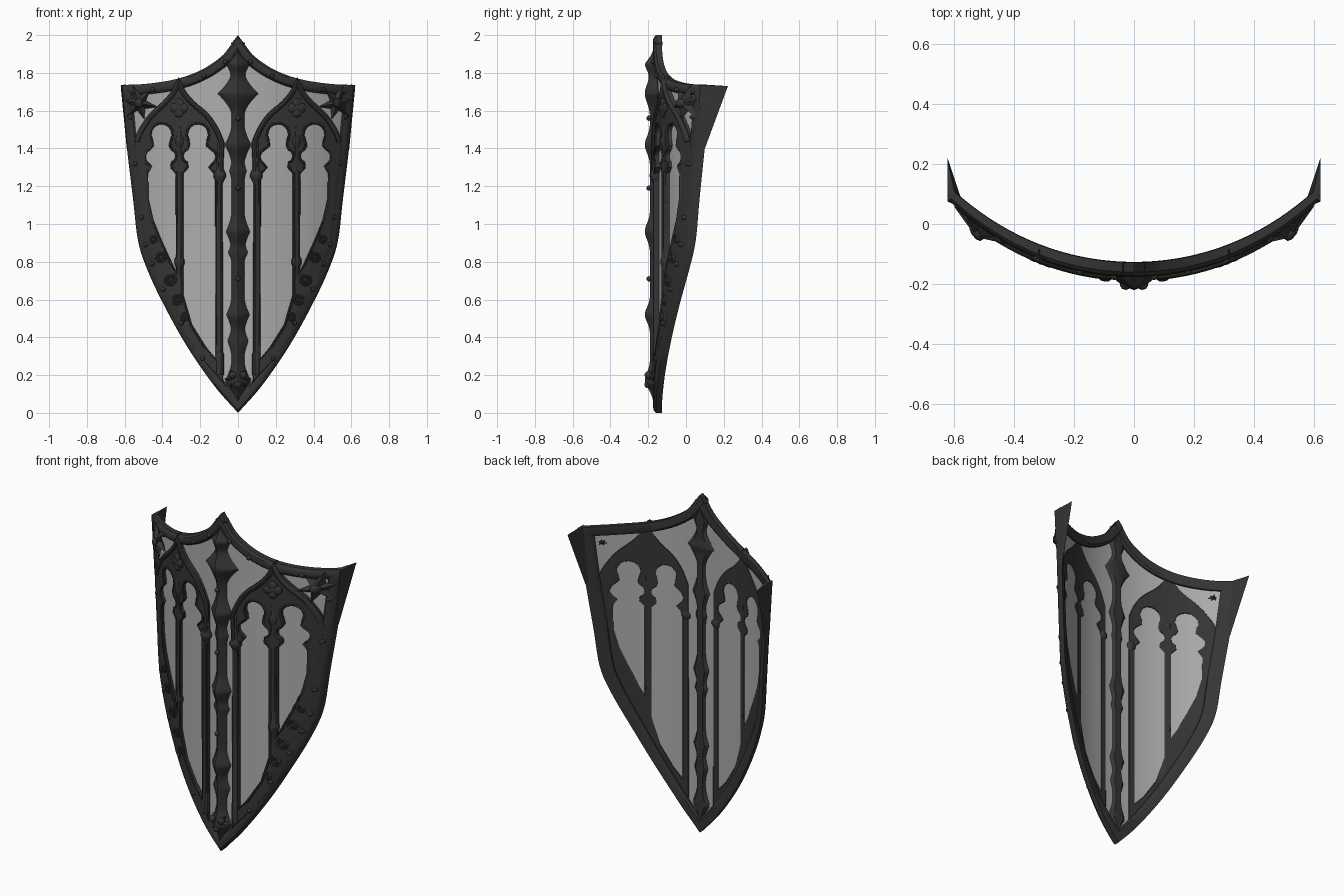
import bpy, bmesh, math
from mathutils import Vector, Matrix

if "Cube" in bpy.data.objects:
    bpy.data.objects.remove(bpy.data.objects["Cube"])


def material(name, v):
    m = bpy.data.materials.new(name)
    m.diffuse_color = (v, v, v, 1)
    m.use_nodes = True
    m.node_tree.nodes["Principled BSDF"].inputs["Base Color"].default_value = m.diffuse_color
    return m


IRON = material("dark iron", 0.036)
GLASS = material("pale grey panel", 0.42)


def bow(x):
    """Curved plan of the shield: parts are modelled flat, then bent."""
    return -0.148 + 0.57 * x * x + 0.25 * x ** 4


def finish(name, bm, mat=IRON, cuts=False, mirror=True, bend=True):
    if cuts:
        for i in range(-20, 21):
            bmesh.ops.bisect_plane(bm, geom=bm.verts[:] + bm.edges[:] + bm.faces[:],
                                   plane_co=(i * 0.03 + 0.001, 0, 0), plane_no=(1, 0, 0))
    bmesh.ops.recalc_face_normals(bm, faces=bm.faces[:])
    if bend:
        for v in bm.verts:
            v.co.y += bow(v.co.x)
    me = bpy.data.meshes.new(name)
    bm.to_mesh(me)
    bm.free()
    me.materials.clear()
    me.materials.append(mat)
    ob = bpy.data.objects.new(name, me)
    bpy.context.collection.objects.link(ob)
    if mirror:
        ob.modifiers.new("mirror", 'MIRROR').use_clip = False
    return ob


def smooth(pts, n=5):
    """Catmull-Rom curve through the points."""
    p = [Vector(q) for q in pts]
    p = [2 * p[0] - p[1]] + p + [2 * p[-1] - p[-2]]
    out = []
    for i in range(1, len(p) - 2):
        a, b, c, d = p[i - 1:i + 3]
        for k in range(n):
            t = k / n
            out.append(0.5 * (2 * b + (c - a) * t + (2 * a - 5 * b + 4 * c - d) * t * t
                              + (3 * b - a - 3 * c + d) * t ** 3))
    return out + [p[-2]]


def arc(cx, cz, r, a0, a1, n=10):
    return [(cx + r * math.cos(math.radians(a0 + (a1 - a0) * i / n)),
             cz + r * math.sin(math.radians(a0 + (a1 - a0) * i / n))) for i in range(n + 1)]


def loft(bm, rings, closed=False):
    vs = [[bm.verts.new(p) for p in r] for r in rings]
    n = len(vs[0])
    for i in range(len(vs) if closed else len(vs) - 1):
        a, b = vs[i], vs[(i + 1) % len(vs)]
        for j in range(n):
            bm.faces.new((a[j], a[(j + 1) % n], b[(j + 1) % n], b[j]))
    if not closed:
        bm.faces.new(vs[0])
        bm.faces.new(vs[-1])


def curve_bm(splines, bevel, extrude=0, flat=False, cyclic=True, d=0):
    """Filled plate (flat) or round tubes, from x/z paths."""
    cu = bpy.data.curves.new("tmp", 'CURVE')
    cu.dimensions = '2D' if flat else '3D'
    cu.fill_mode = 'BOTH' if flat else 'FULL'
    cu.bevel_depth, cu.bevel_resolution, cu.extrude = bevel, (0 if flat else 2), extrude
    cu.use_fill_caps = True
    for pts in splines:
        s = cu.splines.new('POLY')
        s.points.add(len(pts) - 1)
        s.use_cyclic_u = cyclic
        for q, p in zip(s.points, pts):
            q.co = (p[0], p[1], 0, 1)
    ob = bpy.data.objects.new("tmp", cu)
    bpy.context.collection.objects.link(ob)
    me = bpy.data.meshes.new_from_object(ob.evaluated_get(bpy.context.evaluated_depsgraph_get()))
    bpy.data.objects.remove(ob)
    bm = bmesh.new()
    bm.from_mesh(me)
    bpy.data.meshes.remove(me)
    for v in bm.verts:
        v.co = (v.co.x, v.co.z + d, v.co.y)
    bmesh.ops.remove_doubles(bm, verts=bm.verts[:], dist=1e-5)
    return bm


def ball(bm, x, d, z, r, sc=(1, 1, 1)):
    bmesh.ops.create_uvsphere(bm, u_segments=10, v_segments=8, radius=r,
                              matrix=Matrix.Translation((x, d, z)) @ Matrix.Diagonal((*sc, 1)))


def star(bm, x, z, radii, front, back, turn=0):
    """Pointed leaf boss with a raised centre."""
    n = len(radii)
    rim = [bm.verts.new((x + r * math.cos(turn + 2 * math.pi * i / n), -0.022 if i % 2 else -0.03,
                         z + r * math.sin(turn + 2 * math.pi * i / n))) for i, r in enumerate(radii)]
    f, b = bm.verts.new((x, front, z)), bm.verts.new((x, back, z))
    for i in range(n):
        bm.faces.new((f, rim[i], rim[(i + 1) % n]))
        bm.faces.new((b, rim[(i + 1) % n], rim[i]))


# shield outline, right half from top point to bottom point
top = smooth([(0, 2), (.04, 1.945), (.09, 1.885), (.196, 1.815), (.328, 1.767), (.487, 1.742), (.62, 1.736)])
side = smooth([(.62, 1.736), (.593, 1.445), (.555, 1.127), (.53, .915), (.487, .775), (.407, .6),
               (.275, .36), (.127, .145), (0, 0)])
half = top + side[1:]
outline = half + [Vector((-p.x, p.y)) for p in half[-2:0:-1]]


def inset(i, w):
    a, p, b = outline[i - 1], outline[i], outline[(i + 1) % len(outline)]
    e, f = (p - a).normalized(), (b - p).normalized()
    m = (Vector((e.y, -e.x)) + Vector((f.y, -f.x))).normalized()
    return p + m * w / max(0.5, m.dot(Vector((e.y, -e.x))))


# frame: rounded rim swept round the outline
bm = bmesh.new()
section = [(0, .02), (0, -.012), (.01, -.024), (.03, -.028), (.046, -.022), (.056, -.008), (.056, .014), (.045, .022)]
loft(bm, [[(q.x, d, q.y) for w, d in section for q in [inset(i, w)]] for i in range(len(outline))], True)
finish("rim_frame", bm, mirror=False)

# panel: thin sheet behind the tracery
bm = curve_bm([[inset(i, .03) for i in range(len(outline))]], 0, .003, flat=True)
finish("back_panel", bm, GLASS, cuts=True, mirror=False)

# tracery: plate with two cusped lights per side
outer_light = ([(.325, .74), (.36, .8), (.41, .91), (.455, 1.02), (.48, 1.13), (.483, 1.27), (.462, 1.305)]
               + arc(.45, 1.355, .045, -60, 60) + [(.452, 1.415)] + arc(.405, 1.475, .06, -30, 210)
               + [(.36, 1.415)] + arc(.362, 1.36, .037, 110, 250) + [(.352, 1.3), (.325, 1.27)])
inner_light = ([(.115, .28), (.175, .345), (.25, .465), (.295, .62), (.295, 1.27), (.268, 1.3)]
               + arc(.258, 1.36, .037, -70, 70) + [(.26, 1.415)] + arc(.212, 1.475, .06, -30, 210)
               + [(.163, 1.415)] + arc(.155, 1.355, .042, 120, 240) + [(.15, 1.3), (.115, 1.26)])
arch_top = smooth([(.55, 1.4), (.53, 1.47), (.505, 1.52), (.46, 1.585), (.39, 1.65), (.34, 1.71), (.315, 1.77)], 3) \
    + smooth([(.315, 1.77), (.29, 1.71), (.24, 1.65), (.17, 1.59), (.12, 1.52), (.085, 1.44)], 3)[1:]
plate = [(.082, .17), (.2, .3), (.33, .48), (.43, .7), (.5, .9), (.52, 1.1)] + arch_top
finish("tracery_plate", curve_bm([plate, outer_light, inner_light], .003, .014, True, d=-.011), cuts=True)
finish("light_mouldings", curve_bm([outer_light, inner_light], .007, d=-.026), cuts=True)
moulding = [(p[0], p[1] - .012) for p in arch_top[2:]] + [(.095, 1.25)]
finish("arch_moulding", curve_bm([moulding], .014, cyclic=False, d=-.028), cuts=True)


# columns: turned mullion and inner shaft
def column(name, x, prof):
    bm = bmesh.new()
    loft(bm, [[(x + r * math.cos(a * math.pi / 5), -.016 + r * math.sin(a * math.pi / 5), z) for a in range(10)]
              for z, r in prof])
    finish(name, bm)


column("mullion", .31, [(.7, .008), (.73, .016), (.77, .018), (.79, .027), (.81, .027), (.83, .017), (.9, .014),
                        (1.36, .014), (1.4, .016), (1.43, .026), (1.45, .026), (1.47, .016), (1.56, .01)])
column("inner_shaft", .097, [(.2, .022), (.31, .022), (.33, .015), (1.21, .015), (1.23, .022), (1.25, .034),
                             (1.265, .034), (1.29, .02), (1.45, .016)])

# quatrefoil in each arch head
bm = bmesh.new()
for dx, dz in ((.024, 0), (-.024, 0), (0, .026), (0, -.026), (0, 0)):
    ball(bm, .313 + dx, -.032, 1.615 + dz, .025, (1, .5, 1))
finish("quatrefoil", bm)

# scrollwork on the lower spandrels
scrolls = [[(x + r * (1 - t / 26) * math.cos(t * .55 + 2), z + r * (1 - t / 26) * math.sin(t * .55 + 2))
            for t in range(23)] for x, z, r in
           ((.285, .51, .024), (.325, .6, .03), (.362, .705, .034), (.412, .825, .03), (.452, .92, .02))]
finish("scrollwork", curve_bm(scrolls, .007, cyclic=False, d=-.028))

# central rib with concave pointed collars
spikes = [(1.85, .03, .08), (1.69, .074, .11), (1.42, .036, .1), (1.28, .012, .05), (.96, .03, .1),
          (.85, .02, .05), (.52, .028, .09), (.38, .022, .08), (.17, .035, .1)]
rings = []
for i in range(181):
    z = .06 + i * 1.88 / 180
    end = min(1, (1.945 - z) / .1, (z - .03) / .12)
    w = (.034 + sum(a * max(0, 1 - abs(z - c) / h) ** 1.6 for c, a, h in spikes)) * end
    f = .042 + sum(.028 * math.exp(-((z - c) / (h * .6)) ** 2) for c, a, h in spikes if a > .025)
    f = .02 + (min(f, .072) - .02) * end
    rings.append([(w, -.006, z), (w * .45, -f * .72, z), (0, -f, z), (-w * .45, -f * .72, z),
                  (-w, -.006, z), (-w * .5, .019, z), (w * .5, .019, z)])
bm = bmesh.new()
loft(bm, rings)
finish("central_rib", bm, mirror=False)

# beads on the rib and rivets round the rim
bm = bmesh.new()
for z in (1.56, 1.19, .71):
    ball(bm, 0, -.048, z, .014)
finish("rib_beads", bm, mirror=False)
bm = bmesh.new()
for i in (10, 15, 20, 24, 33, 37, 42, 46, 50, 54, 58, 62):
    q = inset(i, .035)
    ball(bm, q.x, -.028, q.y, .013)
finish("rim_rivets", bm)

# leaf bosses in the upper corners and a finial at the foot
bm = bmesh.new()
star(bm, .525, 1.64, [.075, .04, .1, .045, .085, .04, .1, .045, .09, .04, .1, .045], -.072, .012, .2)
ball(bm, .525, -.055, 1.64, .024)
finish("corner_leaf", bm)
bm = bmesh.new()
star(bm, 0, .18, [.075, .035, .065, .035, .09, .035, .065, .035, .075, .035, .065, .035, .1, .035, .065, .035],
     -.068, .012)
for x, z in ((0, .15), (.028, .2), (-.028, .2)):
    ball(bm, x, -.052, z, .02)
finish("foot_finial", bm, mirror=False)

# swept-back wings at the upper corners
bm = bmesh.new()
loft(bm, [[(.62, .075, 1.736), (.621, .222, 1.73), (.595, .1, 1.738)],
          [(.589, .06, 1.4), (.589, .1, 1.4), (.575, .085, 1.4)]])
finish("corner_wing", bm, bend=False)

# smooth shading with crisp edges
for ob in bpy.context.scene.objects:
    ob.select_set(True)
    bpy.context.view_layer.objects.active = ob
bpy.ops.object.shade_smooth_by_angle(angle=math.radians(35))
